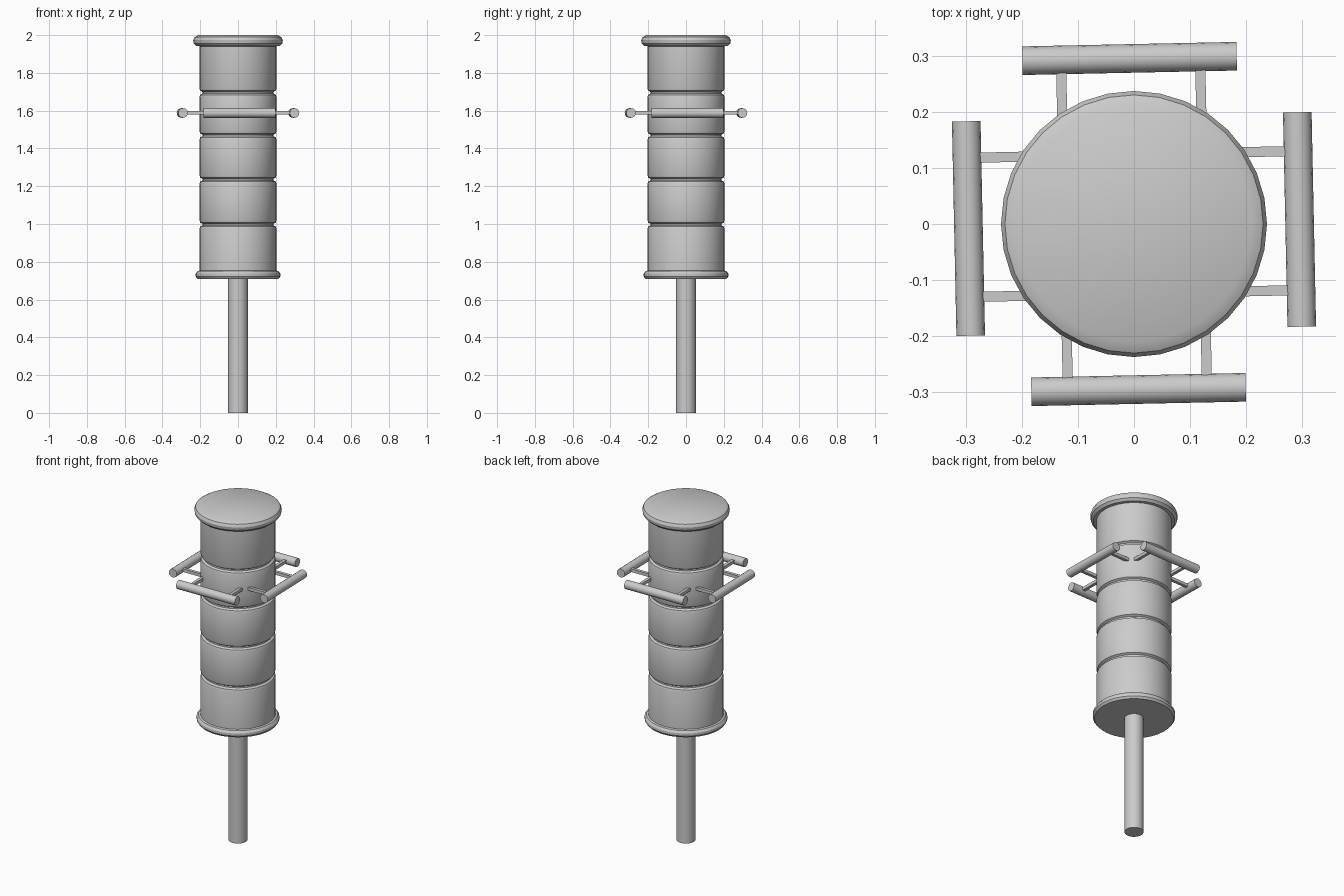
import bpy, bmesh, math
from mathutils import Vector, Matrix

if "Cube" in bpy.data.objects:
    bpy.data.objects.remove(bpy.data.objects["Cube"])


def finish(bm, name, smooth=True):
    bmesh.ops.recalc_face_normals(bm, faces=bm.faces)
    me = bpy.data.meshes.new(name)
    bm.to_mesh(me)
    bm.free()
    ob = bpy.data.objects.new(name, me)
    bpy.context.collection.objects.link(ob)
    if smooth:
        bpy.ops.object.select_all(action='DESELECT')
        ob.select_set(True)
        bpy.context.view_layer.objects.active = ob
        bpy.ops.object.shade_smooth_by_angle(angle=math.radians(32))
    return ob


def lathe(name, profile, n=32):
    # Revolve (radius, z) points around z and close both ends
    bm = bmesh.new()
    rings = [[bm.verts.new((r * math.cos(2 * math.pi * i / n),
                            r * math.sin(2 * math.pi * i / n), z))
              for i in range(n)] for r, z in profile]
    for a, b in zip(rings, rings[1:]):
        for i in range(n):
            j = (i + 1) % n
            bm.faces.new((a[i], a[j], b[j], b[i]))
    bm.faces.new(rings[0][::-1])
    bm.faces.new(rings[-1])
    return finish(bm, name)


def rod(name, a, b, radius, n, turn, twist=0.0):
    # Prism of n sides from a to b, then turned about z
    a, b = Vector(a), Vector(b)
    d = b - a
    bm = bmesh.new()
    m = (Matrix.Rotation(turn, 4, 'Z') @ Matrix.Translation((a + b) / 2)
         @ d.to_track_quat('Z', 'Y').to_matrix().to_4x4()
         @ Matrix.Rotation(twist, 4, 'Z'))
    bmesh.ops.create_cone(bm, cap_ends=True, segments=n, radius1=radius,
                          radius2=radius, depth=d.length, matrix=m)
    return finish(bm, name, n > 4)


# Support pole
lathe("pole", [(0.052, 0), (0.052, 0.72)], 24)

# Drum body: base flange, four grooves and rounded top rim
R = 0.204
profile = [(0.215, 0.71), (0.224, 0.722), (0.224, 0.737), (0.215, 0.75), (R, 0.753)]
for z in (0.997, 1.235, 1.469, 1.695):
    profile += [(R, z - 0.022), (R - 0.004, z - 0.011), (R - 0.016, z - 0.004),
                (R - 0.016, z + 0.004), (R - 0.004, z + 0.011), (R, z + 0.022)]
profile += [(R, 1.941), (0.221, 1.942), (0.234, 1.955), (0.237, 1.973),
            (0.23, 1.989), (0.21, 2.0)]
lathe("drum_body", profile)

# Four handles, each a bar on two square posts
Z = 1.588
for k in range(4):
    t = k * math.pi / 2
    rod(f"handle_bar_{k}", (0.291, 0.199, Z), (0.299, -0.183, Z), 0.0255, 16, t)
    for j, (y0, y1) in enumerate(((0.127, 0.13), (-0.121, -0.118))):
        rod(f"handle_post_{k}_{j}", (0.15, y0, Z), (0.285, y1, Z),
            0.009 * math.sqrt(2), 4, t, math.pi / 4)
